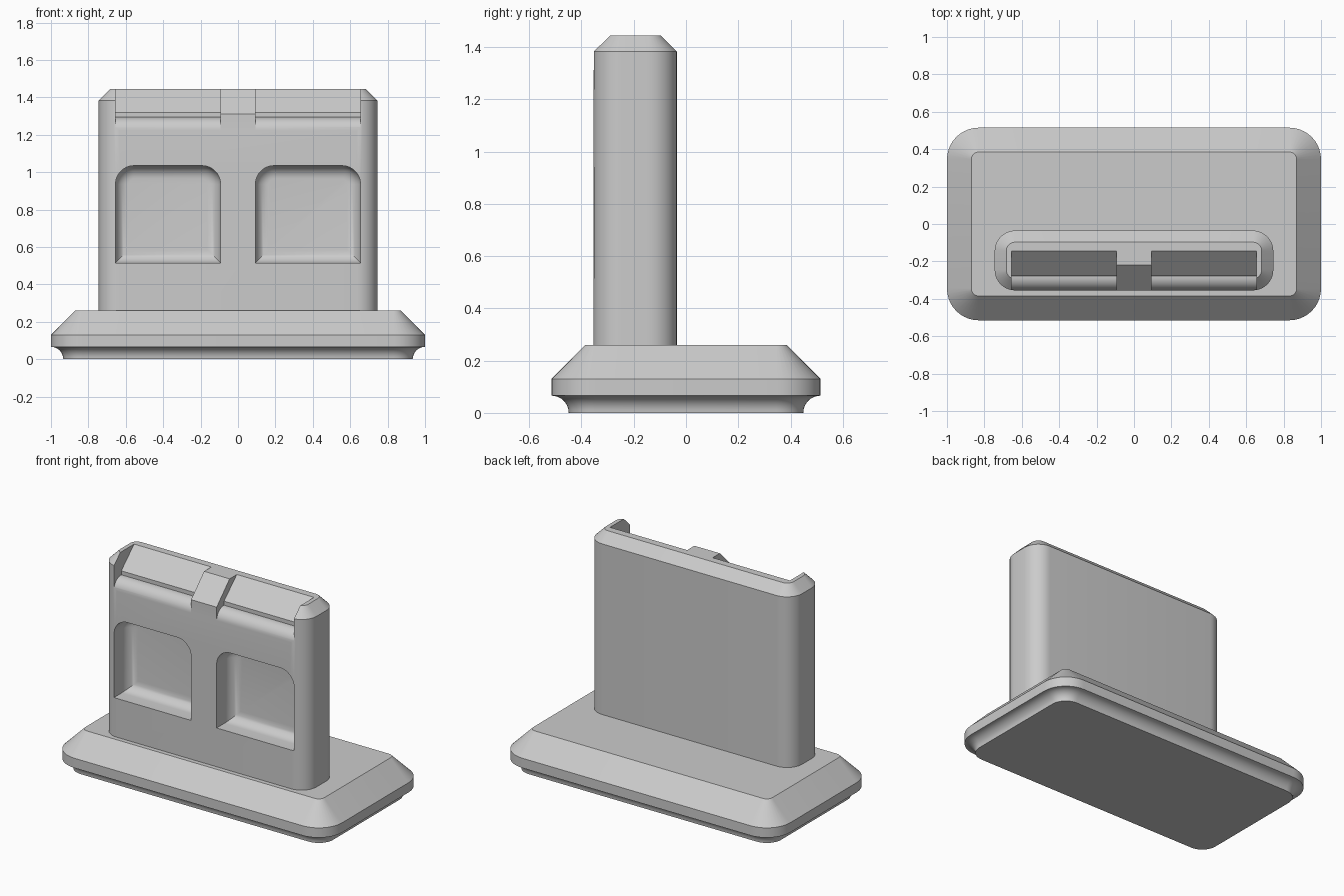
import bpy, bmesh, math
from mathutils import Vector

cube = bpy.data.objects.get("Cube")
if cube:
    bpy.data.objects.remove(cube, do_unlink=True)

grey = bpy.data.materials.new("light_grey")
grey.use_nodes = True
colour = (0.6, 0.6, 0.6, 1)
grey.diffuse_color = colour
grey.node_tree.nodes["Principled BSDF"].inputs["Base Color"].default_value = colour


def outline(u0, u1, v0, v1, low_r, high_r, inset=0, steps=10):
    """Rounded rectangle, counter-clockwise, moved inwards by inset."""
    u0, u1, v0, v1 = u0 + inset, u1 - inset, v0 + inset, v1 - inset
    corners = [(u1, v1, -1, -1, high_r), (u0, v1, 1, -1, high_r),
               (u0, v0, 1, 1, low_r), (u1, v0, -1, 1, low_r)]
    points = []
    for i, (u, v, su, sv, r) in enumerate(corners):
        if r == 0:
            points.append((u, v))
            continue
        r -= inset
        for k in range(steps + 1):
            a = math.pi / 2 * (i + k / steps)
            points.append((u + su * r + r * math.cos(a), v + sv * r + r * math.sin(a)))
    return points


def loft(name, rings):
    """Closed solid through rings of equal point count."""
    bm = bmesh.new()
    loops = [[bm.verts.new(p) for p in ring] for ring in rings]
    n = len(loops[0])
    for a, b in zip(loops, loops[1:]):
        for i in range(n):
            j = (i + 1) % n
            bm.faces.new((a[i], a[j], b[j], b[i]))
    bm.faces.new(loops[0][::-1])
    bm.faces.new(loops[-1])
    bmesh.ops.recalc_face_normals(bm, faces=bm.faces)
    mesh = bpy.data.meshes.new(name)
    bm.to_mesh(mesh)
    bm.free()
    mesh.materials.append(grey)
    obj = bpy.data.objects.new(name, mesh)
    bpy.context.collection.objects.link(obj)
    return obj


def plan_solid(name, bounds, r, profile):
    """Upright solid; profile lists (inset, z)."""
    return loft(name, [[(u, v, z) for u, v in outline(*bounds, r, r, d)] for d, z in profile])


def prism(name, x0, x1, profile):
    """Side profile of (y, z) points pulled along x."""
    return loft(name, [[(x, y, z) for y, z in profile] for x in (x0, x1)])


def select(obj):
    bpy.ops.object.select_all(action='DESELECT')
    obj.select_set(True)
    bpy.context.view_layer.objects.active = obj


def cut(obj, cutter):
    cutter.hide_render = True
    mod = obj.modifiers.new("cut", 'BOOLEAN')
    mod.operation = 'DIFFERENCE'
    mod.solver = 'EXACT'
    mod.object = cutter
    select(obj)
    bpy.ops.object.modifier_apply(modifier=mod.name)
    bpy.data.objects.remove(cutter, do_unlink=True)


# Base with a hollow cove underneath and a wide chamfer on top
lip = 0.066
cove = [(lip * math.cos(math.pi / 16 * k), lip * math.sin(math.pi / 16 * k)) for k in range(9)]
base = plan_solid("base", (-1, 1, -0.515, 0.515), 0.17, cove + [(0, 0.13), (0.13, 0.26)])

# Upright block
front, top = -0.355, 1.445
block = plan_solid("upright_block", (-0.745, 0.745, front, -0.035), 0.11,
                   [(0, 0.25), (0, 1.383), (0.062, top)])

# Sloped front of the bridge between the two notches
cut(block, prism("bridge_cutter", -0.4, 0.4,
                 [(-0.12, top + 0.1), (front - 0.1, top + 0.1),
                  (front - 0.1, 1.21), (-0.22, top)]))

# Rounded shoulder, small step and slope of each notch
r = 0.072
shoulder = [(front + r - r * math.cos(math.pi / 20 * k), 1.222 + r * math.sin(math.pi / 20 * k))
            for k in range(11)]
notch = [(front - 0.1, 1.222)] + shoulder + [(-0.278, 1.294), (-0.278, 1.32), (-0.145, top),
                                             (-0.145, top + 0.1), (front - 0.1, top + 0.1)]

# Window pockets with a filleted floor
fillet, depth = 0.07, 0.15
pocket = [(0, front - 0.1)]
for k in range(9):
    a = math.pi / 16 * k
    pocket.append((fillet * (1 - math.cos(a)), front + depth - fillet * (1 - math.sin(a))))

for x0, x1 in ((0.093, 0.655), (-0.655, -0.093)):
    cut(block, prism("notch_cutter", x0, x1, notch))
    cut(block, loft("pocket_cutter",
                    [[(u, y, v) for u, v in outline(x0, x1, 0.515, 1.035, 0, 0.1, d)]
                     for d, y in pocket]))

for obj in (base, block):
    select(obj)
    bpy.ops.object.shade_smooth_by_angle(angle=math.radians(25))
